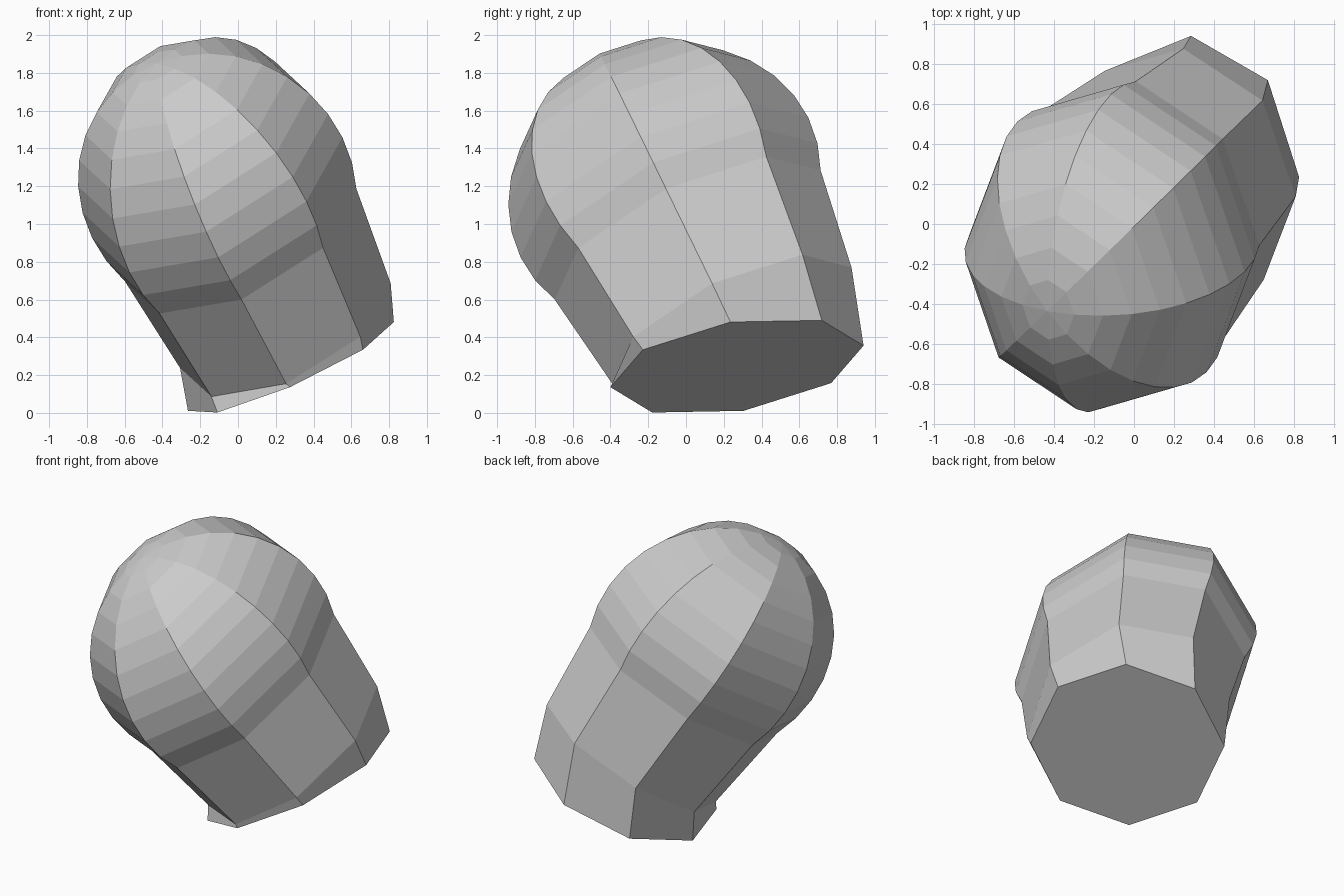
import bpy, bmesh, math
from mathutils import Vector

if "Cube" in bpy.data.objects:
    bpy.data.objects.remove(bpy.data.objects["Cube"], do_unlink=True)

SIDES = 8

# Leaning frame of the body: long axis and the two cross-section directions
axis = Vector((-0.405, -0.401, 0.821)).normalized()
side = Vector((0.914, -0.172, 0.367))
side = (side - axis * side.dot(axis)).normalized()
back = axis.cross(side)

dome_center = Vector((-0.11, -0.114, 1.193))
RX, RY, RZ = 0.725, 0.847, 0.80

bm = bmesh.new()


def ring(center, u, v):
    """Elliptical ring of vertices around a centre."""
    angles = [math.tau * i / SIDES for i in range(SIDES)]
    return [bm.verts.new(center + u * math.cos(a) + v * math.sin(a)) for a in angles]


def bridge(low, high):
    for i in range(SIDES):
        j = (i + 1) % SIDES
        bm.faces.new((low[i], low[j], high[j], high[i]))


# Tilted base cut, then the neck ring square to the axis
rings = [
    ring(Vector((0.28, 0.27, 0.246)), Vector((0.545, -0.035, 0.235)), Vector((0.005, 0.67, 0.11))),
    ring(dome_center - axis * 0.89, side * 0.61, back * 0.704),
]

# Dome: rings of an ellipsoid from just below its widest point to the pole
for k in range(-2, 8):
    t = k * math.pi / 16
    rings.append(ring(dome_center + axis * RZ * math.sin(t),
                      side * RX * math.cos(t), back * RY * math.cos(t)))

for low, high in zip(rings, rings[1:]):
    bridge(low, high)

# Flat base and pointed pole
bm.faces.new(list(reversed(rings[0])))
pole = bm.verts.new(dome_center + axis * RZ)
for i in range(SIDES):
    bm.faces.new((rings[-1][i], rings[-1][(i + 1) % SIDES], pole))

bmesh.ops.recalc_face_normals(bm, faces=bm.faces)
mesh = bpy.data.meshes.new("domed_body")
bm.to_mesh(mesh)
bm.free()
body = bpy.data.objects.new("domed_body", mesh)
bpy.context.collection.objects.link(body)

# Single plain grey
grey = bpy.data.materials.new("light_grey")
grey.use_nodes = True
color = (0.6, 0.6, 0.6, 1.0)
grey.diffuse_color = color
grey.node_tree.nodes["Principled BSDF"].inputs["Base Color"].default_value = color
mesh.materials.append(grey)
